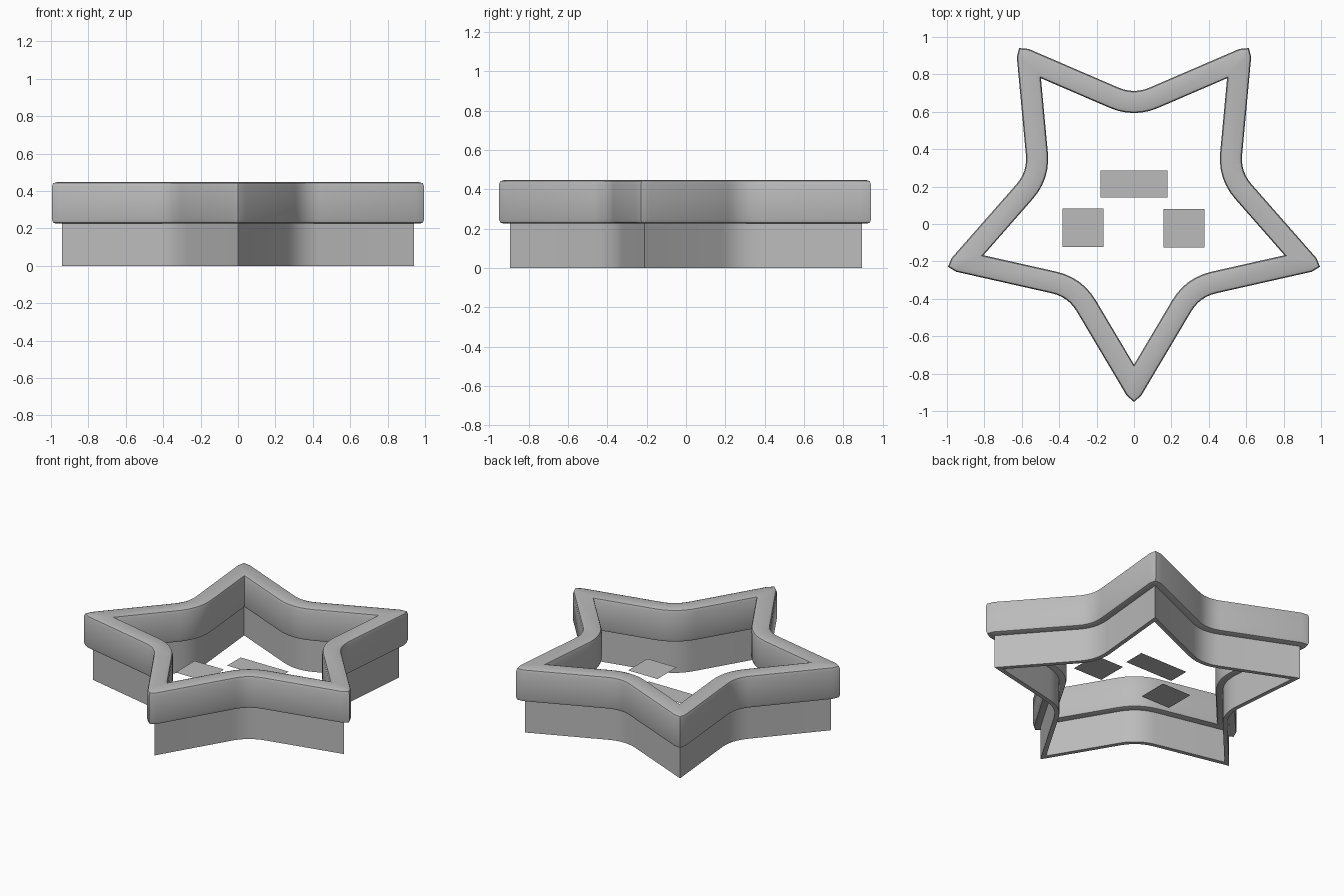
import bpy, bmesh, math
from mathutils import Vector

if "Cube" in bpy.data.objects:
    bpy.data.objects.remove(bpy.data.objects["Cube"], do_unlink=True)

grey = bpy.data.materials.new("plain grey")
grey.use_nodes = True
COLOUR = (0.5, 0.5, 0.5, 1)
grey.diffuse_color = COLOUR
grey.node_tree.nodes["Principled BSDF"].inputs["Base Color"].default_value = COLOUR

CENTRE = Vector((0, 0.0945))
TIP_R, NOTCH_R = 0.9895, 0.55
FILLET, STEPS = 0.11, 6


def polar(radius, degrees):
    a = math.radians(degrees)
    return Vector((radius * math.cos(a), radius * math.sin(a)))


def outward(direction):
    return Vector((direction.y, -direction.x)).normalized()


def star_outline(offset):
    """Star with sharp tips and filleted notches, offset from the wall's outer face."""
    points = []
    for k in range(5):
        angle = 72 * k - 90
        before, tip, notch, after = (
            CENTRE + polar(r, angle + d)
            for r, d in ((NOTCH_R, -36), (TIP_R, 0), (NOTCH_R, 36), (TIP_R, 72)))
        n_in, n_out, axis = outward(tip - before), outward(notch - tip), polar(1, angle)
        # Blunt tip outside, mitred tip inside
        if offset > 0:
            points += [tip + n_in * offset, tip + axis * offset * 1.25, tip + n_out * offset]
        else:
            points += [tip + axis * (offset / n_in.dot(axis))] * 3
        # Curved notch
        start = notch + (tip - notch).normalized() * FILLET
        end = notch + (after - notch).normalized() * FILLET
        for i in range(STEPS + 1):
            t = i / STEPS
            p = start * (1 - t) ** 2 + notch * (2 * t * (1 - t)) + end * t * t
            tangent = (notch - start) * (1 - t) + (end - notch) * t
            points.append(p + outward(tangent) * offset)
    return points


def finish(name, bm):
    mesh = bpy.data.meshes.new(name)
    bm.to_mesh(mesh)
    bm.free()
    mesh.materials.append(grey)
    obj = bpy.data.objects.new(name, mesh)
    bpy.context.collection.objects.link(obj)
    return obj


def star_ring(name, profile):
    """Sweep a closed (offset, height) section around the star."""
    bm = bmesh.new()
    loops = [[bm.verts.new((p.x, p.y, z)) for p in star_outline(o)] for o, z in profile]
    for a, b in zip(loops, loops[1:] + loops[:1]):
        for i in range(len(a)):
            j = (i + 1) % len(a)
            bm.faces.new((a[i], a[j], b[j], b[i]))
    bmesh.ops.remove_doubles(bm, verts=bm.verts, dist=0.0005)
    bmesh.ops.recalc_face_normals(bm, faces=bm.faces)
    obj = finish(name, bm)
    bpy.ops.object.select_all(action="DESELECT")
    obj.select_set(True)
    bpy.context.view_layer.objects.active = obj
    bpy.ops.object.shade_smooth_by_angle(angle=math.radians(48))
    return obj


# Thin cutting wall
star_ring("cutting_wall", [(0, 0), (0, 0.235), (-0.028, 0.235), (-0.028, 0)])

# Thick grip rim with softened corners
OUT, IN, LOW, HIGH, B = 0.045, -0.073, 0.225, 0.447, 0.022
star_ring("grip_rim", [
    (OUT - B, LOW), (OUT - B / 4, LOW + B / 4), (OUT, LOW + B),
    (OUT, HIGH - B), (OUT - B / 4, HIGH - B / 4), (OUT - B, HIGH),
    (IN + B, HIGH), (IN + B / 4, HIGH - B / 4), (IN, HIGH - B),
    (IN, LOW + B), (IN + B / 4, LOW + B / 4), (IN + B, LOW)])

# Flat loose plates inside the star
for name, x, y, width, depth in (
        ("back_plate", 0, 0.213, 0.36, 0.145),
        ("right_plate", -0.273, -0.02, 0.22, 0.205),
        ("left_plate", 0.267, -0.022, 0.22, 0.207)):
    bm = bmesh.new()
    bmesh.ops.create_grid(bm, x_segments=1, y_segments=1, size=0.5)
    bmesh.ops.scale(bm, vec=(width, depth, 1), verts=bm.verts)
    bmesh.ops.translate(bm, vec=(x, y, 0.165), verts=bm.verts)
    finish(name, bm)
